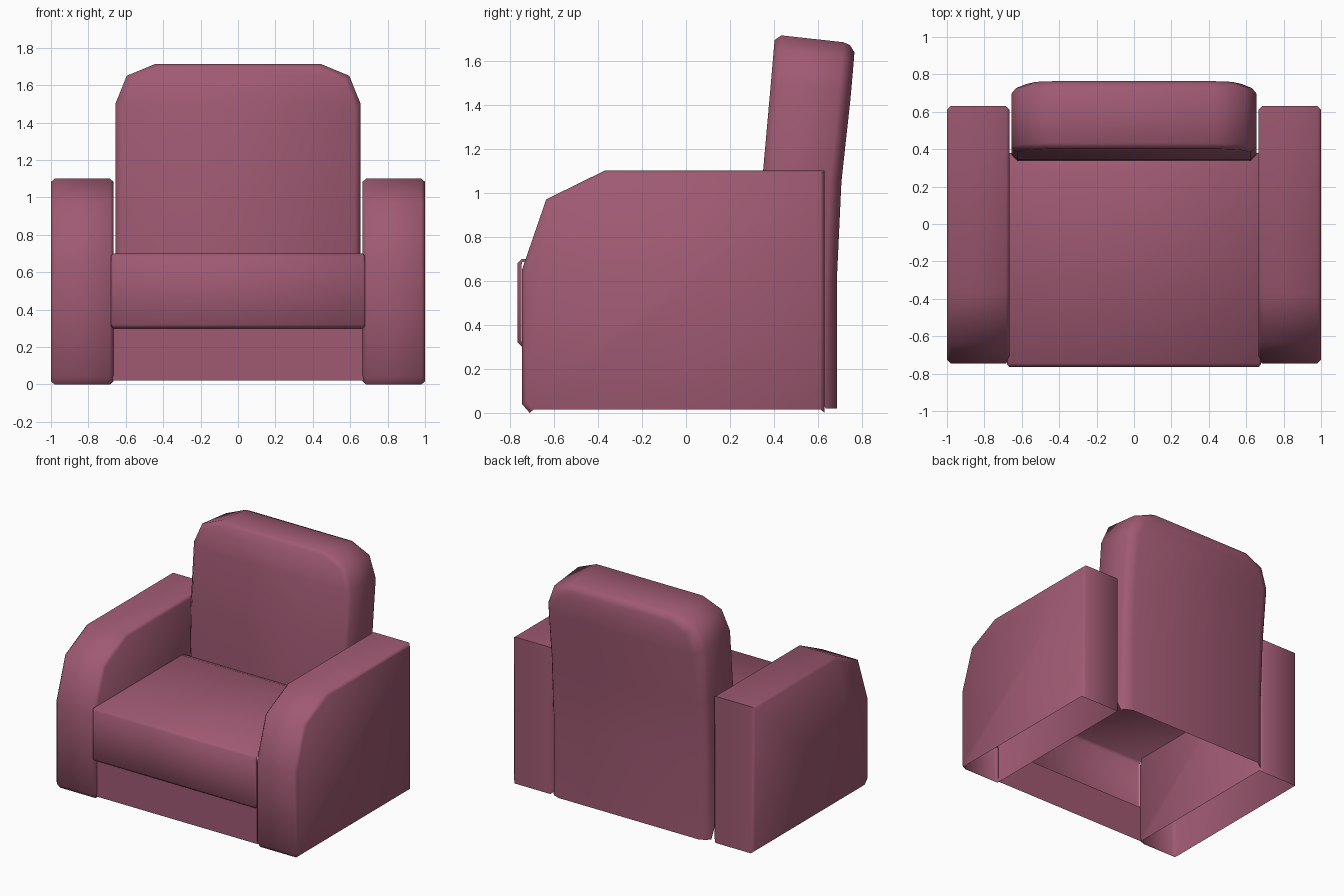
import bpy, bmesh, math

if "Cube" in bpy.data.objects:
    bpy.data.objects.remove(bpy.data.objects["Cube"])

fabric = bpy.data.materials.new("rose fabric")
fabric.diffuse_color = (0.35, 0.102, 0.17, 1)
fabric.use_nodes = True
fabric.node_tree.nodes["Principled BSDF"].inputs["Base Color"].default_value = fabric.diffuse_color


def loft(name, rings, caps=None):
    """Skin open rings in order; caps is None, 'ngon' or 'rows' (mirrored ring halves)."""
    bm = bmesh.new()
    vs = [[bm.verts.new(p) for p in r] for r in rings]
    for a, b in zip(vs, vs[1:]):
        for i in range(len(a) - 1):
            bm.faces.new((a[i], a[i + 1], b[i + 1], b[i]))
    for r in (vs[0], vs[-1]) if caps else ():
        if caps == 'ngon':
            bm.faces.new(r)
        else:
            n = len(r)
            for i in range(n // 2 - 1):
                bm.faces.new((r[i], r[i + 1], r[n - 2 - i], r[n - 1 - i]))
    bmesh.ops.recalc_face_normals(bm, faces=bm.faces)
    me = bpy.data.meshes.new(name)
    bm.to_mesh(me)
    bm.free()
    me.materials.append(fabric)
    me.shade_smooth()
    me.set_sharp_from_angle(angle=math.radians(55))
    ob = bpy.data.objects.new(name, me)
    bpy.context.collection.objects.link(ob)
    return ob


# Arms: side profile (y, z), open underneath, with softened side edges
arm = [(0.63, 0), (0.63, 1.1), (-0.37, 1.1), (-0.635, 0.97),
       (-0.745, 0.65), (-0.745, 0.04), (-0.71, 0)]
for side, sx in (("left", -1), ("right", 1)):
    rings = []
    for x, s in ((0.665, 0.97), (0.685, 1), (0.98, 1), (1.0, 0.97)):
        rings.append([(sx * x, -0.06 + (y + 0.06) * s, 0.55 + (z - 0.55) * s)
                      for y, z in arm])
    loft(side + "_arm", rings, 'ngon')

# Seat cushion: hollow shell with a lip below its front
seat = [(0.38, 0.66), (0.28, 0.7), (-0.745, 0.7), (-0.765, 0.68),
        (-0.765, 0.32), (-0.745, 0.3), (-0.72, 0.3)]
rings = []
for x, end in ((-0.68, 1), (-0.667, 0), (0.667, 0), (0.68, 1)):
    rings.append([(x, max(y, -0.747) if end else y,
                   0.5 + (z - 0.5) * (0.93 if end else 1)) for y, z in seat])
loft("seat_cushion", rings)

# Front panel under the cushion
loft("front_panel", [[(x, -0.72, 0.3), (x, -0.72, 0.02)] for x in (-0.67, 0.67)])

# Backrest: leaning slab with rounded top; its rear runs down to the floor
rows = [(0.655, 0.02, 0.685), (0.655, 0.6, 0.685), (0.655, 1.05, 0.706),
        (0.655, 1.5, 0.747), (0.595, 1.65, 0.76), (0.44, 1.715, 0.765)]
# (measured from rear?, y offset, x inset, top inset)
layers = [(0, 0, 0.03, 0.025), (0, 0.03, 0, 0), (1, -0.05, 0, 0),
          (1, -0.02, 0.025, 0.01), (1, 0, 0.075, 0.04)]
rings = []
for rear, off, ix, iz in layers:
    half = []
    for x, z, yb in rows:
        if not rear and z < 0.5:
            z = 0.55                       # front face ends just under the seat
        y = (yb if rear else max(0.335, 0.35 + 0.085 * (z - 1.1))) + off
        if z > 1.4:
            z -= iz + 0.11 * (y - 0.43)    # top slopes back with the lean
        half.append((x * (0.655 - ix) / 0.655, y, z))
    rings.append(half + [(-x, y, z) for x, y, z in reversed(half)])
loft("backrest", rings, 'rows')
